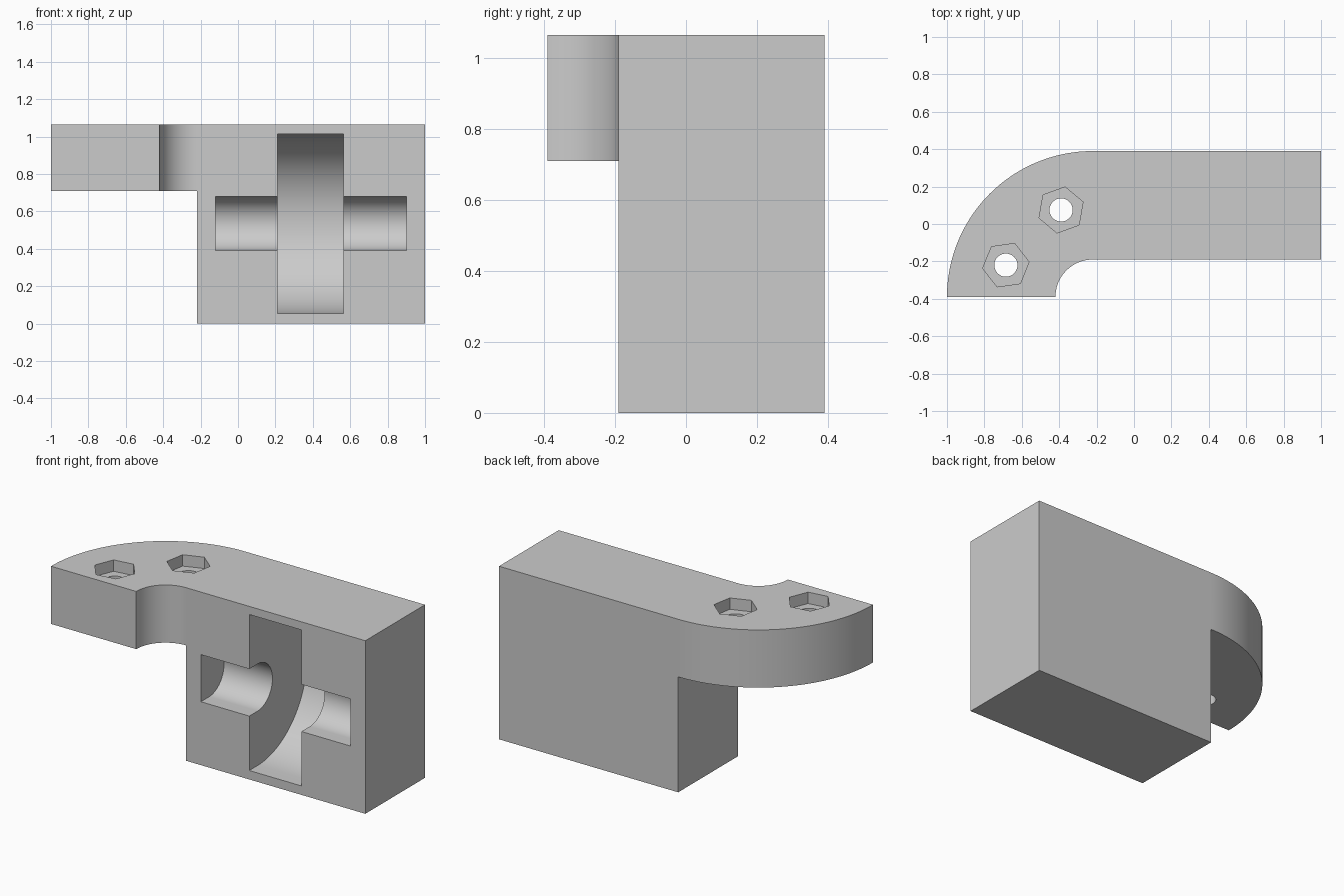
import bpy, bmesh
from math import sin, cos, pi, radians
from mathutils import Vector

old = bpy.data.objects.get("Cube")
if old:
    bpy.data.objects.remove(old, do_unlink=True)

grey = bpy.data.materials.new("light grey")
grey.use_nodes = True
colour = (0.6, 0.6, 0.6, 1)
grey.diffuse_color = colour
grey.node_tree.nodes["Principled BSDF"].inputs["Base Color"].default_value = colour


def arc(cx, cy, r, start, end, steps):
    """Points along an arc, angles in degrees."""
    angles = [radians(start + (end - start) * i / steps) for i in range(steps + 1)]
    return [(cx + r * cos(a), cy + r * sin(a)) for a in angles]


def prism(name, outline, low, high, along="z"):
    """Extrude an outline (xy along z, or yz along x)."""
    place = (lambda p: (p[0], p[1], low)) if along == "z" else (lambda p: (low, p[0], p[1]))
    shift = Vector((0, 0, high - low)) if along == "z" else Vector((high - low, 0, 0))
    bm = bmesh.new()
    face = bm.faces.new([bm.verts.new(place(p)) for p in outline])
    top = bmesh.ops.extrude_face_region(bm, geom=[face])["geom"]
    bmesh.ops.translate(bm, vec=shift, verts=[v for v in top if isinstance(v, bmesh.types.BMVert)])
    bmesh.ops.recalc_face_normals(bm, faces=bm.faces)
    mesh = bpy.data.meshes.new(name)
    bm.to_mesh(mesh)
    bm.free()
    mesh.materials.append(grey)
    obj = bpy.data.objects.new(name, mesh)
    bpy.context.collection.objects.link(obj)
    return obj


def cut(body, cutter):
    """Subtract a cutter from the body, then discard the cutter."""
    cutter.hide_render = True
    bpy.context.view_layer.objects.active = body
    mod = body.modifiers.new(cutter.name, "BOOLEAN")
    mod.operation, mod.solver, mod.object = "DIFFERENCE", "EXACT", cutter
    bpy.ops.object.modifier_apply(modifier=mod.name)
    bpy.data.objects.remove(cutter, do_unlink=True)


HEIGHT, ARM_Z = 1.065, 0.71
FRONT, BACK = -0.19, 0.39
BEND_X, BEND_Y = -0.22, -0.39

# Body with a quarter-circle bent arm, seen from above
outline = [(1, FRONT), (1, BACK)]
outline += arc(BEND_X, BEND_Y, 0.78, 90, 180, 48)
outline += arc(BEND_X, BEND_Y, 0.2, 180, 90, 32)
body = prism("bracket_body", outline, 0, HEIGHT)

# Clear the space below the arm
below = [(-1.2, -0.6), (BEND_X, -0.6), (BEND_X, 0.6), (-1.2, 0.6)]
cut(body, prism("arm_clearance", below, -0.2, ARM_Z))


# Round-bottomed wheel and axle pockets open to the front
def pocket(name, radius, x0, x1):
    axis_y, axis_z = FRONT + 0.08, 0.535
    shape = arc(axis_y, axis_z, radius, -90, 90, 64)
    shape += [(-0.5, axis_z + radius), (-0.5, axis_z - radius)]
    cut(body, prism(name, shape, x0, x1, "x"))


pocket("wheel_pocket", 0.48, 0.21, 0.565)
pocket("axle_pocket", 0.145, -0.12, 0.9)

# Bolt holes with hexagonal nut recesses
for x, y, turn in ((-0.39, 0.075, 20), (-0.685, -0.22, 8)):
    hexagon = arc(x, y, 0.125, turn, turn + 300, 5)
    cut(body, prism("nut_recess", hexagon, HEIGHT - 0.07, HEIGHT + 0.1))
    circle = arc(x, y, 0.062, 0, 348.75, 31)
    cut(body, prism("bolt_hole", circle, 0.5, HEIGHT + 0.1))

# Smooth the curved walls, keep corners sharp
bpy.ops.object.select_all(action="DESELECT")
body.select_set(True)
bpy.context.view_layer.objects.active = body
bpy.ops.object.shade_smooth_by_angle(angle=radians(30))
